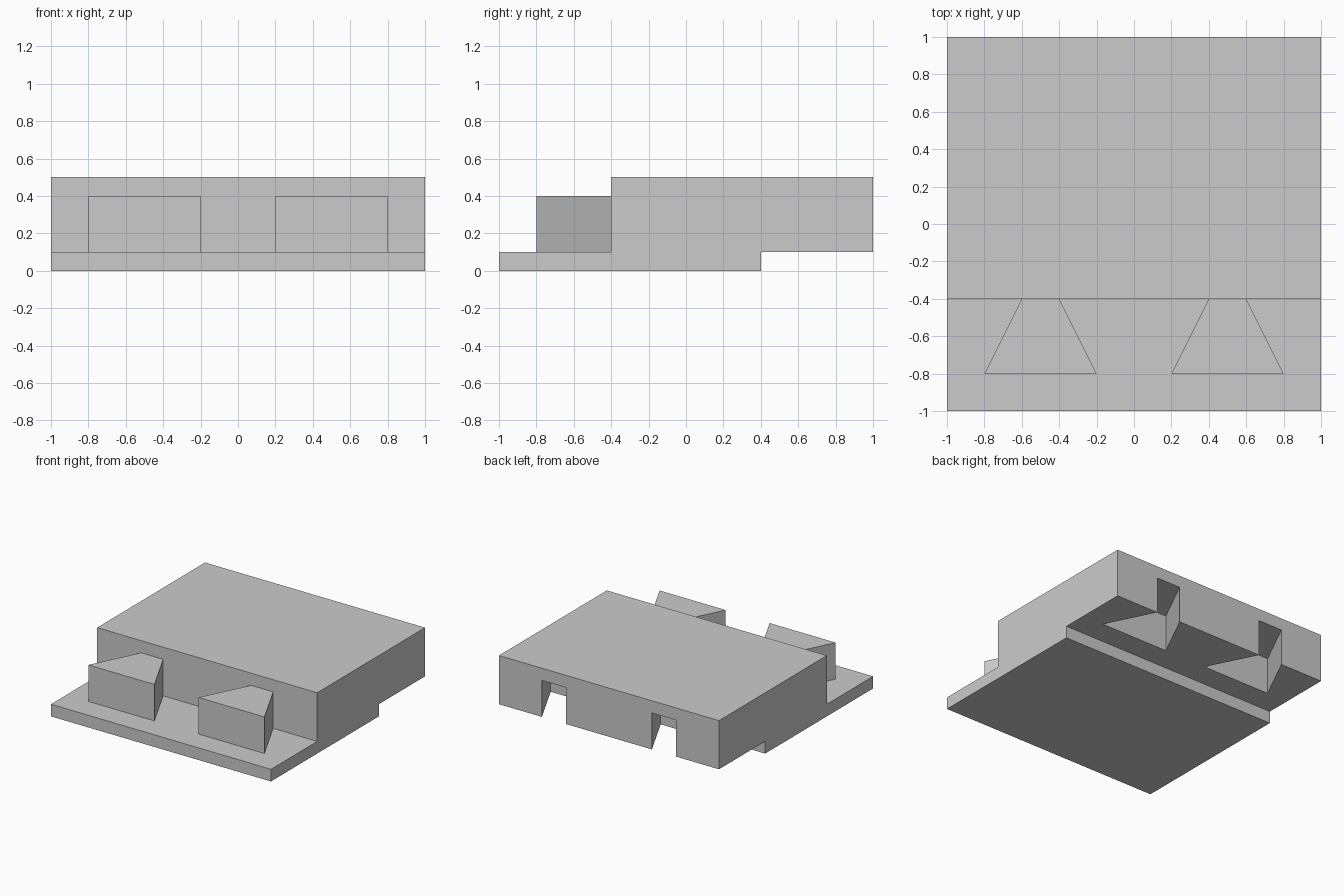
import bpy
import bmesh
from mathutils import Vector

cube = bpy.data.objects.get("Cube")
if cube:
    bpy.data.objects.remove(cube, do_unlink=True)

grey = bpy.data.materials.new("plain grey")
grey.use_nodes = True
grey.diffuse_color = (0.6, 0.6, 0.6, 1)
grey.node_tree.nodes["Principled BSDF"].inputs["Base Color"].default_value = (0.6, 0.6, 0.6, 1)


def prism(name, outline, offset):
    """Extrude a closed outline of 3D points along an offset."""
    bm = bmesh.new()
    face = bm.faces.new([bm.verts.new(p) for p in outline])
    extruded = bmesh.ops.extrude_face_region(bm, geom=[face])["geom"]
    moved = [v for v in extruded if isinstance(v, bmesh.types.BMVert)]
    bmesh.ops.translate(bm, verts=moved, vec=Vector(offset))
    bmesh.ops.recalc_face_normals(bm, faces=bm.faces)
    mesh = bpy.data.meshes.new(name)
    bm.to_mesh(mesh)
    bm.free()
    mesh.materials.append(grey)
    obj = bpy.data.objects.new(name, mesh)
    bpy.context.collection.objects.link(obj)
    return obj


def dovetail(name, x, y_wide, y_narrow, wide, narrow, z_low, z_high):
    """Upright wedge, given by half widths, that narrows toward the back."""
    outline = [(x - wide, y_wide, z_low), (x + wide, y_wide, z_low),
               (x + narrow, y_narrow, z_low), (x - narrow, y_narrow, z_low)]
    return prism(name, outline, (0, 0, z_high - z_low))


# Stepped body: front ledge, thick middle and rear overhang
profile = [(-1, 0), (0.4, 0), (0.4, 0.1), (1, 0.1),
           (1, 0.5), (-0.4, 0.5), (-0.4, 0.1), (-1, 0.1)]
body = prism("body", [(-1, y, z) for y, z in profile], (2, 0, 0))

for side, x in (("left", 0.5), ("right", -0.5)):
    # Dovetail tongue on the front ledge
    dovetail(side + "_tongue", x, -0.8, -0.4, 0.3, 0.1, 0.1, 0.4)

    # Matching socket under the rear overhang, with a little clearance
    cutter = dovetail(side + "_socket_cutter", x, 0.6, 1.1, 0.31, 0.06, 0.05, 0.4)
    cutter.hide_render = True
    cut = body.modifiers.new(side + "_socket", "BOOLEAN")
    cut.operation = "DIFFERENCE"
    cut.solver = "EXACT"
    cut.object = cutter
    bpy.context.view_layer.objects.active = body
    bpy.ops.object.modifier_apply(modifier=cut.name)
    bpy.data.objects.remove(cutter, do_unlink=True)
